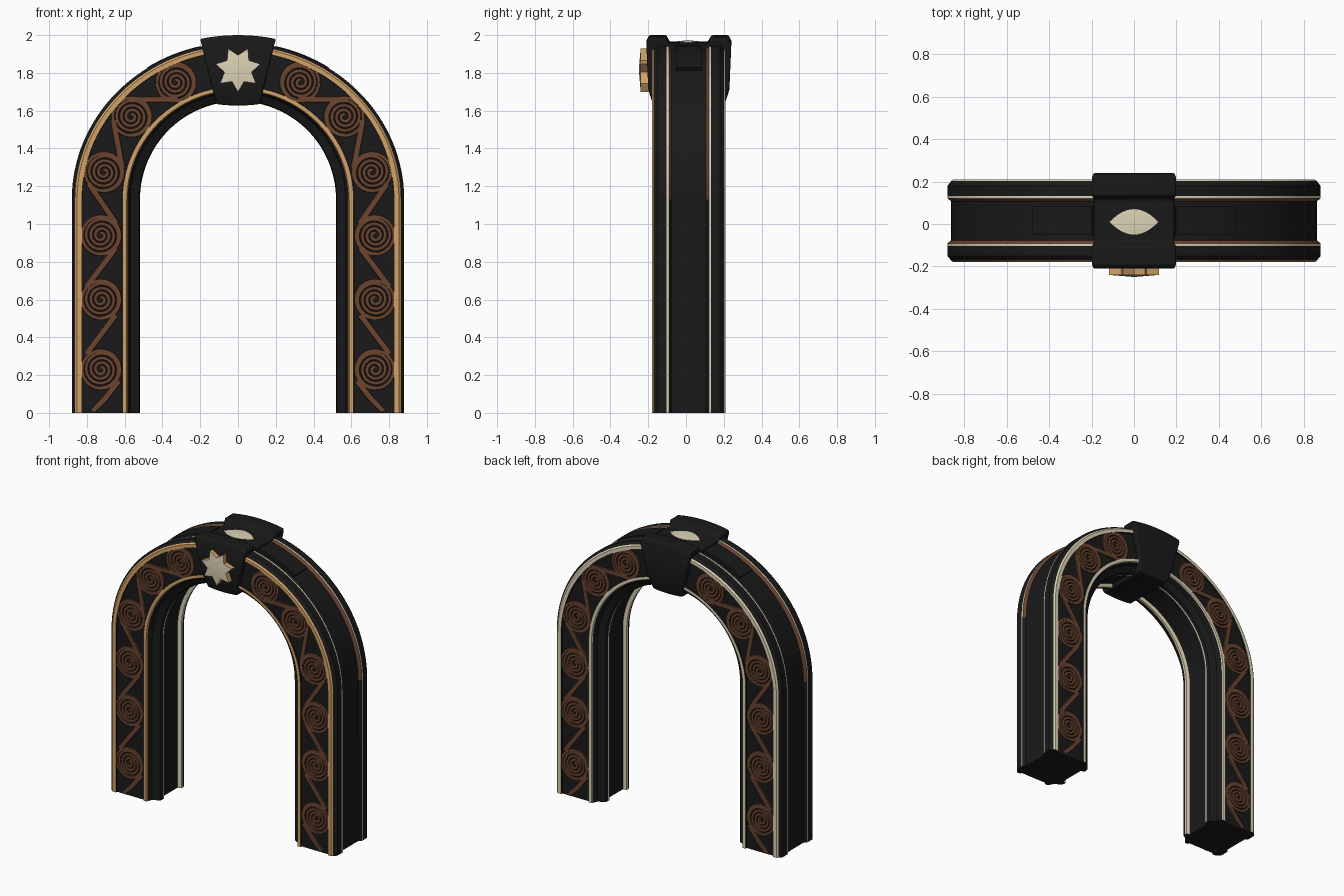
import bpy, bmesh, math
from math import sin, cos, pi, radians

if "Cube" in bpy.data.objects:
    bpy.data.objects.remove(bpy.data.objects["Cube"])

YC = 0.015      # middle of the arch depth
SPRING = 1.13   # height where the curve starts


def mat(name, c):
    m = bpy.data.materials.new(name)
    m.diffuse_color = (*c, 1)
    m.use_nodes = True
    m.node_tree.nodes["Principled BSDF"].inputs["Base Color"].default_value = m.diffuse_color
    return m


BLACK = mat("black", (0.010, 0.010, 0.010))
TAN = mat("tan_gold", (0.64, 0.36, 0.14))
CREAM = mat("pale_gold", (0.72, 0.65, 0.46))
BROWN = mat("rust_brown", (0.145, 0.058, 0.030))


def make(name, verts, faces, mats, idx=None, smooth=35, bevel=0):
    me = bpy.data.meshes.new(name)
    me.from_pydata(verts, [], faces)
    for m in mats:
        me.materials.append(m)
    if idx:
        me.polygons.foreach_set("material_index", idx)
    bm = bmesh.new()
    bm.from_mesh(me)
    bmesh.ops.recalc_face_normals(bm, faces=bm.faces)
    bm.to_mesh(me)
    bm.free()
    ob = bpy.data.objects.new(name, me)
    bpy.context.collection.objects.link(ob)
    if bevel:
        b = ob.modifiers.new("bevel", 'BEVEL')
        b.width, b.segments, b.limit_method = bevel, 3, 'ANGLE'
    bpy.ops.object.select_all(action='DESELECT')
    ob.select_set(True)
    bpy.context.view_layer.objects.active = ob
    bpy.ops.object.shade_smooth_by_angle(angle=radians(smooth))
    return ob


def loft(rings):
    """Faces joining equal closed rings, with end caps."""
    n, verts, faces = len(rings[0]), [], []
    for r in rings:
        verts += r
    for i in range(len(rings) - 1):
        for j in range(n):
            k = (j + 1) % n
            faces.append((i*n + j, i*n + k, i*n + n + k, i*n + n + j))
    faces.append(tuple(range(n)))
    faces.append(tuple(range(len(verts) - n, len(verts))))
    return verts, faces


def on_arch(u, a):
    """x, z on the curve of half-width u at angle a; the top is slightly flattened."""
    return u*cos(a), SPRING + (0.52 + (u - 0.52)*0.86)*sin(a)


# ---- arch body: moulded section swept up one leg, over and down the other
# (u, y, colour of the edge that follows): 0 black, 1 trim, 2 pale line
half = [(.545, -.090, 2), (.519, -.096, 2), (.519, -.110, 0), (.524, -.132, 0),
        (.570, -.155, 0), (.585, -.187, 1), (.589, -.195, 1), (.612, -.195, 0),
        (.613, -.182, 0), (.825, -.182, 0), (.826, -.195, 1), (.852, -.195, 1),
        (.862, -.187, 0), (.880, -.165, 0), (.880, -.118, 2), (.880, -.106, 0),
        (.862, -.092, 0)]
back = [(u, -y) for u, y, c in reversed(half)]
section = [(u, y) for u, y, c in half] + back
cols = [c for u, y, c in half]
cols += [2 if c else 0 for u, y, c in reversed(half[:-1])] + [0]


def ring(sec, a, z=None):
    out = []
    for u, y in sec:
        x, zz = on_arch(u, a)
        out.append((x, y + YC, zz if z is None else z))
    return out


STEPS = 56
rings = [ring(section, 0, 0.0)]
rings += [ring(section, pi*i/STEPS) for i in range(STEPS + 1)]
rings += [ring(section, pi, 0.0)]
# on the curve the outer groove walls are brown
arc_cols = list(cols)
arc_cols[15] = arc_cols[17] = 3
v, f = loft(rings)
make("arch_body", v, f, [BLACK, TAN, CREAM, BROWN],
     cols + arc_cols*STEPS + cols + [0, 0], smooth=25)

# ---- raised plates in the outer groove beside the keystone
plate = [(.855, -.067), (.884, -.067), (.884, .067), (.855, .067)]
for side, a0 in (("right", 57), ("left", 103)):
    v, f = loft([ring(plate, radians(a0 + 20*i/8)) for i in range(9)])
    make("groove_plate_" + side, v, f, [BLACK])


# ---- scrollwork: raised ribbons following flat paths
def ribbon(path, verts, faces, sx, sy, w):
    rings = []
    for i, (x, z) in enumerate(path):
        p, q = path[max(i - 1, 0)], path[min(i + 1, len(path) - 1)]
        dx, dz = q[0] - p[0], q[1] - p[1]
        l = math.hypot(dx, dz) or 1
        nx, nz = -dz/l, dx/l
        rings.append([(sx*(x + nx*o), YC + sy*d, max(0.002, z + nz*o))
                      for o, d in ((-w, .180), (-w*.8, .190), (w*.8, .190), (w, .180))])
    v, f = loft(rings)
    n = len(verts)
    verts += v
    faces += [tuple(k + n for k in face) for face in f]


centres = [(.725, .23), (.725, .60), (.725, .94)]
centres += [on_arch(.725, radians(a)) for a in (12, 39, 63)]
paths = []
for cx, cz in centres:
    paths.append(([(cx + (.010 + .088*t/66)*cos(.34*t + 1.2),
                    cz + (.010 + .088*t/66)*sin(.34*t + 1.2)) for t in range(67)], .0098))
    paths.append(([(cx + .100*cos(pi*t/14), cz + .100*sin(pi*t/14)) for t in range(29)], .010))
# stems crossing diagonally between neighbouring scrolls
for i, s in enumerate((1, 1, -1, -1, 1)):
    (x0, z0), (x1, z1) = centres[i], centres[i + 1]
    ang = math.atan2(z1 - z0, x1 - x0) + s*radians(37)
    mx, mz = (x0 + x1)/2, (z0 + z1)/2
    paths.append(([(mx + t*cos(ang), mz + t*sin(ang)) for t in (-.13, 0, .13)], .017))
paths.append(([(.63, .17), (.70, .08), (.77, .005)], .017))

for sx, sn in ((1, "right"), (-1, "left")):
    for sy, yn in ((-1, "front"), (1, "back")):
        v, f = [], []
        for p, w in paths:
            ribbon(p, v, f, sx, sy, w)
        make(f"scrollwork_{yn}_{sn}", v, f, [BROWN])

# ---- keystone: grooved wedge, wider and slightly arched at the top
ksec = [(-.178, 1.635), (-.205, 1.72), (-.215, 1.95), (-.20, 1.98), (-.11, 1.98),
        (-.09, 1.945)]
ksec = [(y + .005, z) for y, z in ksec]
ksec += [(2*YC - y, z) for y, z in reversed(ksec)]
rings = []
for i in range(9):
    s = -1 + i/4
    rings.append([(s*(.115 + .085*(z - 1.635)/.345), y,
                   z + .02*(1 - s*s)*(1 if z > 1.8 else -.4)) for y, z in ksec])
v, f = loft(rings)
make("keystone", v, f, [BLACK], bevel=0.008)

# ---- lens-shaped inlay on top of the keystone
N = 12
rim = [(.115*(-1 + 2*i/N), -.06*(1 - (1 - 2*i/N)**2)) for i in range(N + 1)]
rim += [(-x, -y) for x, y in rim[1:-1]]
top = [(x, y + .01, 1.967 - .02*(x/.2)**2) for x, y in rim]
n = len(top)
v = top + [(x, y, z - .02) for x, y, z in top] + [(0, .01, 1.973)]
f = [(i, (i + 1) % n, 2*n) for i in range(n)]
f += [(i, (i + 1) % n, n + (i + 1) % n, n + i) for i in range(n)]
f.append(tuple(range(n, 2*n)))
make("top_inlay", v, f, [CREAM])

# ---- seven-pointed star on the keystone front, pale face and tan sides
pts = []
for i in range(14):
    r = .121 if i % 2 == 0 else .074
    a = -pi/2 + pi*i/7
    pts.append((r*cos(a), 1.82 + r*sin(a)))
v = [(x, -.240, z) for x, z in pts] + [(x, -.17, z) for x, z in pts] + [(0, -.25, 1.82)]
f = [(i, (i + 1) % 14, 28) for i in range(14)]
f += [(i, (i + 1) % 14, 14 + (i + 1) % 14, 14 + i) for i in range(14)]
f.append(tuple(range(14, 28)))
make("star", v, f, [CREAM, TAN], [0]*14 + [1]*15, smooth=30)
